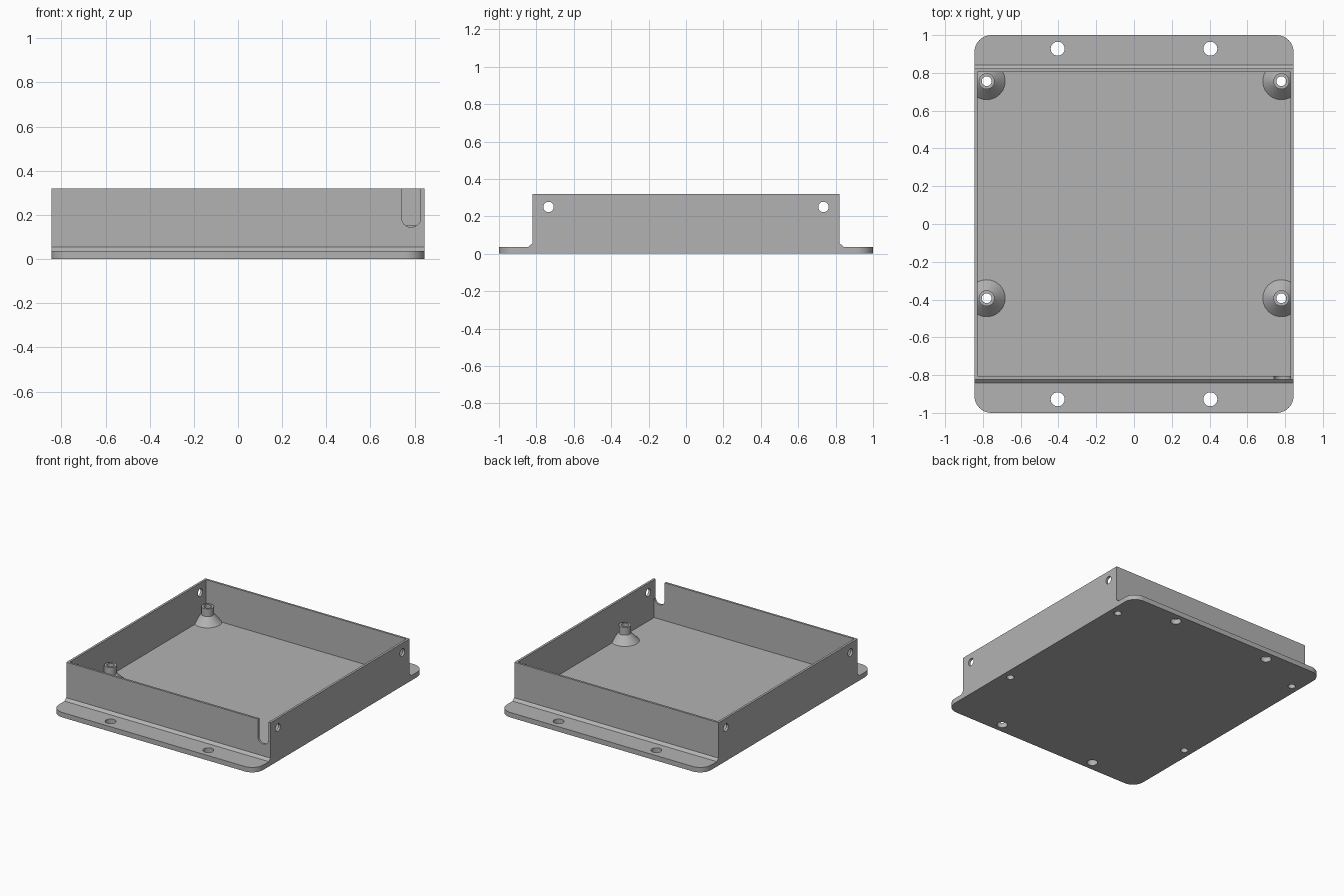
import bpy, bmesh, math
from mathutils import Matrix

if "Cube" in bpy.data.objects:
    bpy.data.objects.remove(bpy.data.objects["Cube"], do_unlink=True)

W, L, H, T = 0.845, 1.0, 0.32, 0.037      # half width, half length, height, plate
WALL_Y, IN_X, IN_Y = 0.822, 0.828, 0.806  # outer wall, inner pocket

grey = bpy.data.materials.new("plain grey")
grey.use_nodes = True
grey.diffuse_color = (0.45, 0.45, 0.45, 1)
grey.node_tree.nodes["Principled BSDF"].inputs["Base Color"].default_value = grey.diffuse_color


def add(name, bm):
    bmesh.ops.recalc_face_normals(bm, faces=bm.faces)
    mesh = bpy.data.meshes.new(name)
    bm.to_mesh(mesh)
    bm.free()
    mesh.materials.append(grey)
    ob = bpy.data.objects.new(name, mesh)
    bpy.context.collection.objects.link(ob)
    return ob


def prism(name, points, direction):
    bm = bmesh.new()
    face = bm.faces.new([bm.verts.new(p) for p in points])
    new = bmesh.ops.extrude_face_region(bm, geom=[face])["geom"]
    bmesh.ops.translate(bm, vec=direction, verts=[v for v in new if isinstance(v, bmesh.types.BMVert)])
    return add(name, bm)


def box(name, x, y, z0, z1):
    return prism(name, [(-x, -y, z0), (x, -y, z0), (x, y, z0), (-x, y, z0)], (0, 0, z1 - z0))


def rod(name, at, radius, length, axis="Z"):
    bm = bmesh.new()
    bmesh.ops.create_cone(bm, cap_ends=True, segments=40, radius1=radius, radius2=radius, depth=length)
    turn = Matrix() if axis == "Z" else Matrix.Rotation(math.pi / 2, 4, "Y")
    bm.transform(Matrix.Translation(at) @ turn)
    return add(name, bm)


def combine(ob, tool, operation):
    mod = ob.modifiers.new(operation.lower(), "BOOLEAN")
    mod.operation, mod.solver, mod.object = operation, "EXACT", tool
    bpy.context.view_layer.objects.active = ob
    bpy.ops.object.modifier_apply(modifier=mod.name)
    bpy.data.objects.remove(tool, do_unlink=True)


def smooth(ob):
    bpy.ops.object.select_all(action="DESELECT")
    ob.select_set(True)
    bpy.context.view_layer.objects.active = ob
    bpy.ops.object.shade_smooth_by_angle(angle=math.radians(30))


# Mounting plate with rounded corners
R = 0.09
outline = []
for i, (sx, sy) in enumerate([(1, 1), (-1, 1), (-1, -1), (1, -1)]):
    for k in range(13):
        a = math.radians(90 * i + 7.5 * k)
        outline.append((sx * (W - R) + R * math.cos(a), sy * (L - R) + R * math.sin(a), 0))
tray = prism("tray", outline, (0, 0, T))

# Walls with sloped feet at front and back, hollowed to the floor
half = [(0.843, 0), (0.843, T), (WALL_Y, 0.055), (WALL_Y, H)]
profile = half + [(-y, z) for y, z in reversed(half)]
combine(tray, prism("walls", [(-W, y, z) for y, z in profile], (2 * W, 0, 0)), "UNION")
combine(tray, box("pocket", IN_X, IN_Y, T, H + 0.1), "DIFFERENCE")

# Round-bottomed cable slot in the front wall
SX, SR, SZ = 0.784, 0.0435, 0.188
slot = [(SX + SR, -0.86, H + 0.1), (SX - SR, -0.86, H + 0.1)]
for k in range(21):
    a = math.pi + math.pi * k / 20
    slot.append((SX + SR * math.cos(a), -0.86, SZ + SR * math.sin(a)))
combine(tray, prism("slot", slot, (0, 0.1, 0)), "DIFFERENCE")

# Flange, side wall and standoff holes
posts = [(sx * 0.78, y) for sx in (-1, 1) for y in (0.756, -0.393)]
for sx in (-1, 1):
    for sy in (-1, 1):
        combine(tray, rod("hole", (sx * 0.404, sy * 0.928, T / 2), 0.037, 0.2), "DIFFERENCE")
        combine(tray, rod("hole", (sx * W, sy * 0.735, 0.25), 0.028, 0.1, "X"), "DIFFERENCE")
for x, y in posts:
    combine(tray, rod("hole", (x, y, T / 2), 0.026, 0.2), "DIFFERENCE")
smooth(tray)

# Cone-footed hollow standoffs, trimmed by the walls
section = [(0.026, T - 0.01), (0.098, T - 0.01), (0.098, T), (0.042, 0.095), (0.042, 0.153), (0.026, 0.153)]
for n, (x, y) in enumerate(posts):
    bm = bmesh.new()
    ring = [bm.verts.new((r, 0, z)) for r, z in section]
    edges = [bm.edges.new((ring[i], ring[(i + 1) % len(ring)])) for i in range(len(ring))]
    bmesh.ops.spin(bm, geom=ring + edges, cent=(0, 0, 0), axis=(0, 0, 1), angle=2 * math.pi, steps=40, use_merge=True)
    bmesh.ops.remove_doubles(bm, verts=bm.verts, dist=0.0001)
    bmesh.ops.translate(bm, vec=(x, y, 0), verts=bm.verts)
    standoff = add(f"standoff_{n + 1}", bm)
    combine(standoff, box("trim", IN_X + 0.005, IN_Y + 0.005, 0, H), "INTERSECT")
    smooth(standoff)
